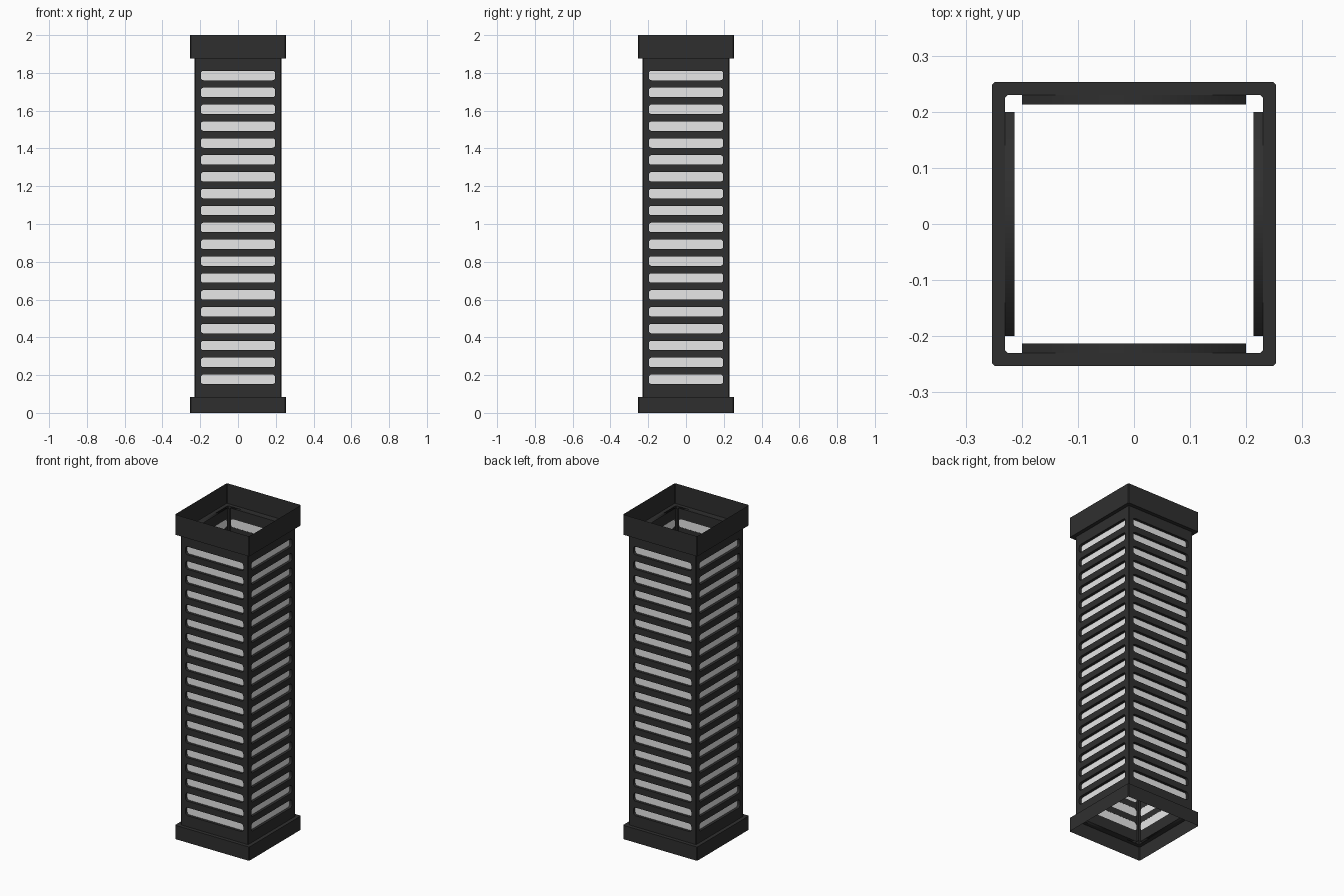
import bpy, bmesh, math
from mathutils import Matrix

if "Cube" in bpy.data.objects:
    bpy.data.objects.remove(bpy.data.objects["Cube"])


def material(name, value):
    m = bpy.data.materials.new(name)
    m.diffuse_color = (value, value, value, 1)
    m.use_nodes = True
    m.node_tree.nodes["Principled BSDF"].inputs["Base Color"].default_value = m.diffuse_color
    return m


DARK = material("charcoal metal", 0.028)
LIGHT = material("frosted white", 0.8)

OUT, BODY, BACK, POST = 0.253, 0.23, 0.213, 0.2   # half widths
Z0, Z1, TOP = 0.085, 1.876, 2.0                   # collar and body heights
SLOTS, FIRST, LAST, SLOT_H, SLOT_W = 19, 0.178, 1.786, 0.05, 0.197


def add_object(name, bm, mat):
    me = bpy.data.meshes.new(name)
    bm.to_mesh(me)
    bm.free()
    me.materials.append(mat)
    ob = bpy.data.objects.new(name, me)
    bpy.context.collection.objects.link(ob)
    return ob


def tube(bm, loops):
    """Skin a list of equal length rings of points."""
    rings = [[bm.verts.new(p) for p in ring] for ring in loops]
    n = len(rings[0])
    for a, b in zip(rings, rings[1:]):
        for i in range(n):
            j = (i + 1) % n
            bm.faces.new((a[i], a[j], b[j], b[i]))


def square(h, z, bevel=0.005):
    pts = []
    for sx, sy in ((1, 1), (-1, 1), (-1, -1), (1, -1)):
        pair = [(sx * h, sy * (h - bevel), z), (sx * (h - bevel), sy * h, z)]
        pts += pair if sx * sy > 0 else pair[::-1]
    return pts


def slot_outline(zc):
    """Rounded slot outline as (x, z) points."""
    r, pts = 0.014, []
    for k, (sx, sz) in enumerate(((1, 1), (-1, 1), (-1, -1), (1, -1))):
        for s in range(4):
            a = math.radians(90 * k + 30 * s)
            pts.append((sx * (SLOT_W - r) + r * math.cos(a),
                        zc + sz * (SLOT_H / 2 - r) + r * math.sin(a)))
    return pts


outlines = [slot_outline(FIRST + (LAST - FIRST) * i / (SLOTS - 1)) for i in range(SLOTS)]

# Open sheet collars, each with a ledge meeting the body
for name, ledge, rim in (("base_collar", Z0, 0.0), ("top_collar", Z1, TOP)):
    bm = bmesh.new()
    tube(bm, [square(BODY, ledge), square(OUT, ledge), square(OUT, rim)])
    bmesh.ops.recalc_face_normals(bm, faces=bm.faces)
    add_object(name, bm, DARK)

# Slotted wall panel made from a filled 2D curve
cu = bpy.data.curves.new("slotted_panel", "CURVE")
cu.dimensions, cu.fill_mode = "2D", "BOTH"
cu.extrude = (BODY - BACK) / 2
for pts in [[(-POST, Z0), (POST, Z0), (POST, Z1), (-POST, Z1)]] + outlines:
    sp = cu.splines.new("POLY")
    sp.points.add(len(pts) - 1)
    for p, (x, z) in zip(sp.points, pts):
        p.co = (x, z, 0, 1)
    sp.use_cyclic_u = True
temp = bpy.data.objects.new("panel_profile", cu)
bpy.context.collection.objects.link(temp)
bpy.context.view_layer.update()
panel = bpy.data.meshes.new_from_object(temp)
bpy.data.objects.remove(temp)
panel.transform(Matrix.Translation((0, -(BODY + BACK) / 2, 0)) @ Matrix.Rotation(math.pi / 2, 4, "X"))
panel.materials.clear()
panel.materials.append(DARK)

for i, side in enumerate(("front", "right", "back", "left")):
    turn = Matrix.Rotation(i * math.pi / 2, 4, "Z")
    # Dark slotted wall
    ob = bpy.data.objects.new(side + "_slotted_panel", panel)
    ob.matrix_world = turn
    bpy.context.collection.objects.link(ob)

    # Light strips filling the slots at the back of the wall
    bm = bmesh.new()
    for pts in outlines:
        bm.faces.new([bm.verts.new((x, -BACK - 0.0005, z)) for x, z in pts])
    add_object(side + "_light_strips", bm, LIGHT).matrix_world = turn

    # Hollow corner post, open at both ends
    b = 0.005
    ring = [(POST, -BODY), (BODY - b, -BODY), (BODY, -BODY + b), (BODY, -POST), (POST, -POST)]
    bm = bmesh.new()
    tube(bm, [[(x, y, z) for x, y in ring] for z in (Z0, Z1)])
    bmesh.ops.recalc_face_normals(bm, faces=bm.faces)
    add_object(side + "_corner_post", bm, DARK).matrix_world = turn
